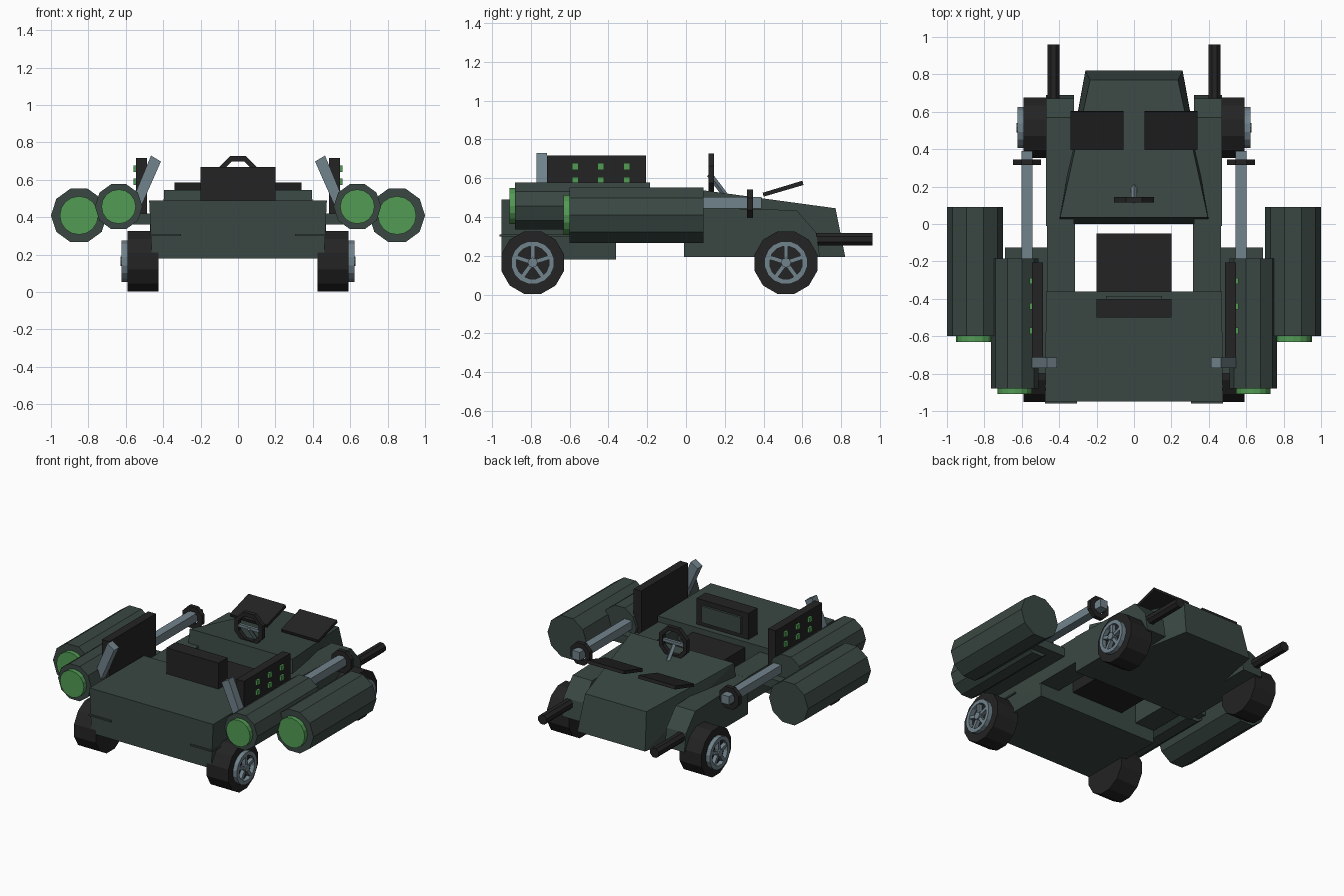
import bpy, bmesh, math
from mathutils import Vector, Matrix

if "Cube" in bpy.data.objects:
    bpy.data.objects.remove(bpy.data.objects["Cube"])


def material(name, color):
    m = bpy.data.materials.new(name)
    m.diffuse_color = (*color, 1)
    m.use_nodes = True
    m.node_tree.nodes["Principled BSDF"].inputs["Base Color"].default_value = m.diffuse_color
    return m


GREEN = material("dark_green_paint", (0.042, 0.064, 0.055))
BLACK = material("black_rubber", (0.017, 0.017, 0.017))
STEEL = material("blue_grey_steel", (0.165, 0.225, 0.26))
GLOW = material("bright_green", (0.085, 0.33, 0.09))


def finish(name, bm, mat):
    bmesh.ops.recalc_face_normals(bm, faces=bm.faces)
    me = bpy.data.meshes.new(name)
    bm.to_mesh(me)
    bm.free()
    me.materials.append(mat)
    ob = bpy.data.objects.new(name, me)
    bpy.context.collection.objects.link(ob)
    return ob


def hull(name, pts, mat):
    bm = bmesh.new()
    for p in pts:
        bm.verts.new(p)
    bmesh.ops.convex_hull(bm, input=bm.verts[:])
    bmesh.ops.dissolve_limit(bm, angle_limit=0.01, verts=bm.verts[:], edges=bm.edges[:])
    return finish(name, bm, mat)


def box(name, x, y, z, mat):
    return hull(name, [(a, b, c) for a in x for b in y for c in z], mat)


def side_profile(name, x, pts, mat):
    """Extrude a (y, z) outline between two x values."""
    return hull(name, [(a, y, z) for a in x for y, z in pts], mat)


def cylinder(name, p, q, r, n, mat, turn=0.0):
    """Prism with n sides between two points."""
    p, q = Vector(p), Vector(q)
    d = q - p
    bm = bmesh.new()
    rot = d.to_track_quat('Z', 'X').to_matrix().to_4x4()
    bmesh.ops.create_cone(bm, cap_ends=True, segments=n, radius1=r, radius2=r, depth=d.length,
                          matrix=Matrix.Translation((p + q) / 2) @ rot @ Matrix.Rotation(turn, 4, 'Z'))
    return finish(name, bm, mat)


def ring(name, c, axis, r_out, r_in, width, n, mat):
    """Flat-sided ring around the x or y axis."""
    bm = bmesh.new()
    rows = []
    for i in range(n):
        a = 2 * math.pi * (i + 0.5) / n
        row = []
        for r, w in ((r_out, -1), (r_out, 1), (r_in, 1), (r_in, -1)):
            u, v, t = r * math.cos(a), r * math.sin(a), w * width / 2
            off = (t, u, v) if axis == 'x' else (u, t, v)
            row.append(bm.verts.new(Vector(c) + Vector(off)))
        rows.append(row)
    for i in range(n):
        a, b = rows[i], rows[(i + 1) % n]
        for k in range(4):
            bm.faces.new((a[k], a[(k + 1) % 4], b[(k + 1) % 4], b[k]))
    return finish(name, bm, mat)


# Rear body and nose
hull("rear_body", [(s * x, y, z) for s in (-1, 1) for x, y, z in
     ((0.46, -0.95, 0.18), (0.475, -0.95, 0.49), (0.46, -0.36, 0.18), (0.47, -0.36, 0.49))], GREEN)
hull("hood", [(s * x, y, z) for s in (-1, 1) for x, y, z in
     ((0.26, 0.82, 0.195), (0.235, 0.77, 0.445), (0.41, 0.0, 0.195), (0.395, 0.035, 0.545))], GREEN)

# Seat
box("seat_cushion", (-0.2, 0.2), (-0.36, -0.05), (0.30, 0.45), BLACK)
box("seat_back", (-0.2, 0.2), (-0.5, -0.4), (0.48, 0.67), BLACK)
box("seat_back_panel", (-0.15, 0.15), (-0.401, -0.385), (0.52, 0.635), GREEN)

# Steering wheel and column
ring("steering_wheel", (0, 0.13, 0.62), 'y', 0.115, 0.085, 0.03, 8, BLACK)
cylinder("steering_column", (0, 0.12, 0.62), (0, 0.2, 0.515), 0.015, 4, STEEL)
box("steering_spoke", (-0.09, 0.09), (0.12, 0.14), (0.61, 0.63), STEEL)

# Parts on both sides
for s, side in ((-1, "left"), (1, "right")):
    # Fender, cockpit rail and rear corner plate
    side_profile("front_fender_" + side, (s * 0.32, s * 0.47),
                 ((-0.01, 0.195), (-0.01, 0.45), (0.57, 0.435), (0.67, 0.32), (0.69, 0.195)), GREEN)
    box("cockpit_rail_" + side, (s * 0.315, s * 0.465), (-0.37, 0.0), (0.27, 0.45), GREEN)
    side_profile("rear_fender_" + side, (s * 0.305, s * 0.475),
                 ((-0.96, 0.30), (-0.96, 0.31), (-0.6, 0.31), (-0.6, 0.30)), GREEN)

    # Tilted windscreen plate
    side_profile("windscreen_" + side, (s * 0.055, s * 0.34),
                 ((0.40, 0.505), (0.395, 0.525), (0.60, 0.587), (0.605, 0.565)), BLACK)

    # Front barrel
    cylinder("barrel_" + side, (s * 0.43, 0.4, 0.285), (s * 0.43, 0.96, 0.285), 0.035, 8, BLACK, math.pi / 8)

    # Side pods with bright rear discs
    for label, x, z, r, y0, y1, rd in (("inner", 0.638, 0.457, 0.127, -0.88, -0.185, 0.092),
                                       ("outer", 0.85, 0.41, 0.15, -0.6, 0.09, 0.103)):
        # Placed by angle so a corner points outward
        hull(f"{label}_pod_{side}", [(s * (x + r * math.cos(k * math.pi / 5)), y,
             z + r * math.sin(k * math.pi / 5)) for k in range(10) for y in (y0, y1)], GREEN)
        cylinder(f"{label}_pod_disc_{side}", (s * x, y0 + 0.01, z), (s * x, y0 - 0.03, z), rd, 16, GLOW)
    box("pod_bracket_" + side, (s * 0.45, s * 0.69), (-0.8, -0.125), (0.36, 0.42), GREEN)

    # Steel rod with a ring near its end
    box("side_rod_" + side, (s * 0.543, s * 0.602), (-0.22, 0.39), (0.445, 0.503), STEEL)
    ring("rod_ring_" + side, (s * 0.572, 0.33, 0.468), 'y', 0.08, 0.045, 0.03, 8, BLACK)

    # Control panel with buttons on its outer face
    box("control_panel_" + side, (s * 0.487, s * 0.545), (-0.715, -0.205), (0.42, 0.717), BLACK)
    for y in (-0.57, -0.44, -0.305):
        for z in (0.66, 0.59):
            box("panel_button_" + side, (s * 0.54, s * 0.56), (y - 0.017, y + 0.017),
                (z - 0.017, z + 0.017), GLOW)

    # Slanted lever
    hull("lever_" + side, [(s * x, y, z) for y in (-0.77, -0.715) for x, z in
         ((0.565, 0.49), (0.515, 0.465), (0.412, 0.698), (0.465, 0.73))], STEEL)

    # Wheels with five-spoke rims
    for end, y in (("front", 0.515), ("rear", -0.79)):
        c = (s * 0.607, y, 0.165)
        name = f"{end}_wheel_{side}"
        cylinder(name + "_tyre", (s * 0.425, y, 0.165), (s * 0.592, y, 0.165), 0.167, 12, BLACK, math.pi / 12)
        ring(name + "_rim", c, 'x', 0.112, 0.085, 0.03, 16, STEEL)
        cylinder(name + "_hub", (s * 0.585, y, 0.165), (s * 0.627, y, 0.165), 0.026, 8, STEEL)
        for k in range(5):
            a = math.pi / 2 + k * 2 * math.pi / 5
            u, v = math.cos(a), math.sin(a)
            hull(name + "_spoke", [(s * x, y + d * u - w * v, 0.165 + d * v + w * u)
                 for x in (0.59, 0.618) for d in (0.01, 0.095) for w in (-0.011, 0.011)], STEEL)
